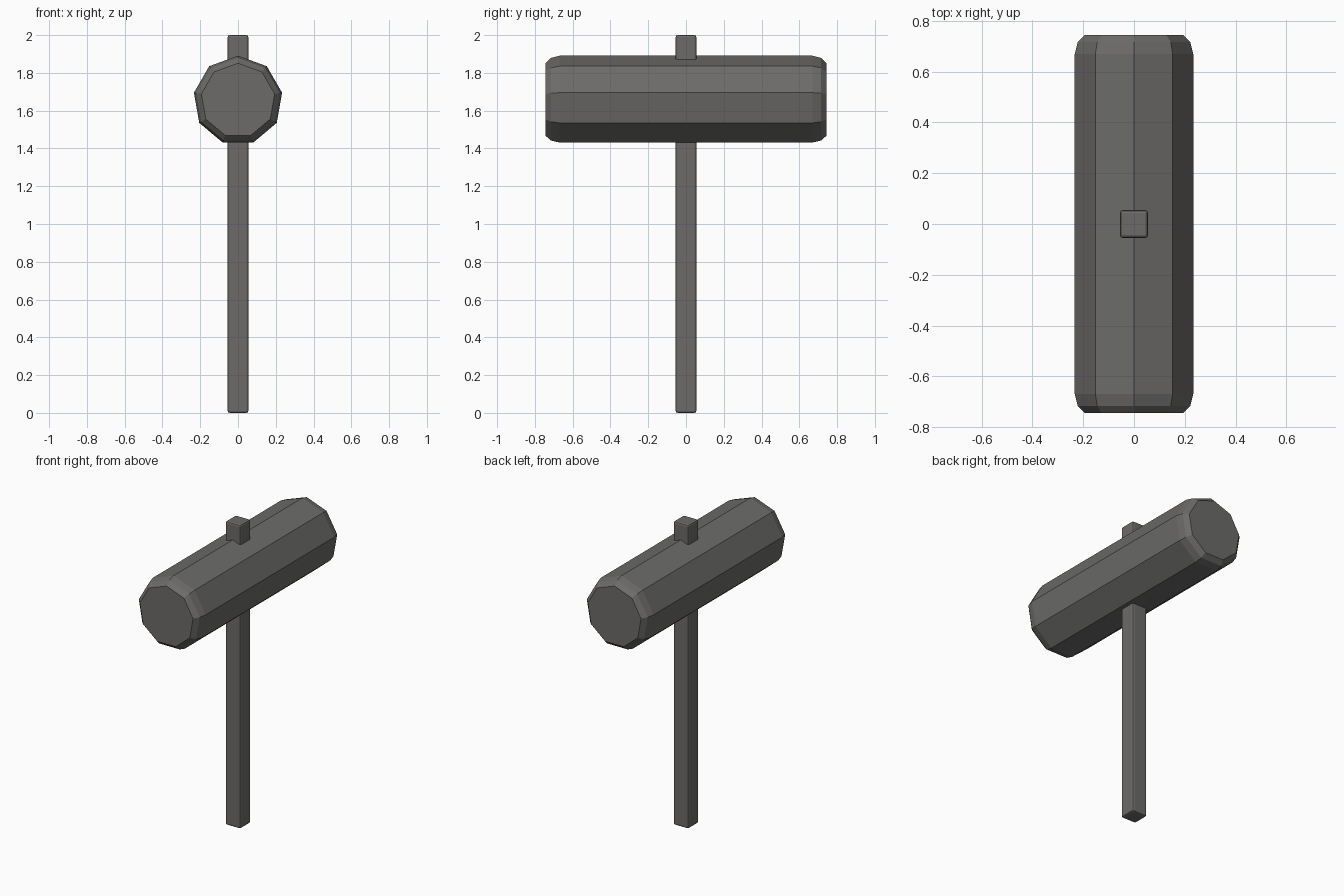
import bpy, bmesh, math

if "Cube" in bpy.data.objects:
    bpy.data.objects.remove(bpy.data.objects["Cube"])

grey = bpy.data.materials.new("dark grey")
grey.diffuse_color = (0.15, 0.147, 0.143, 1)
grey.use_nodes = True
grey.node_tree.nodes["Principled BSDF"].inputs["Base Color"].default_value = grey.diffuse_color


def finish(name, bm):
    bmesh.ops.recalc_face_normals(bm, faces=bm.faces)
    me = bpy.data.meshes.new(name)
    bm.to_mesh(me)
    bm.free()
    me.materials.append(grey)
    ob = bpy.data.objects.new(name, me)
    bpy.context.collection.objects.link(ob)
    return ob


# Mallet head: nine-sided drum along y with rounded ends
SIDES, CZ = 9, 1.654
half = [(0.67, 0.237), (0.716, 0.225), (0.745, 0.197)]
profile = [(-y, r) for y, r in reversed(half)] + half
bm = bmesh.new()
rings = []
for y, r in profile:
    angles = [2 * math.pi * i / SIDES for i in range(SIDES)]
    rings.append([bm.verts.new((r * math.sin(a), y, CZ + r * math.cos(a))) for a in angles])
for a, b in zip(rings, rings[1:]):
    for i in range(SIDES):
        j = (i + 1) % SIDES
        bm.faces.new((a[i], a[j], b[j], b[i]))
bm.faces.new(rings[0])
bm.faces.new(rings[-1])
finish("mallet_head", bm)

# Handle: square bar through the head with bevelled edges
bm = bmesh.new()
bmesh.ops.create_cube(bm, size=1)
for v in bm.verts:
    v.co = (v.co.x * 0.11, v.co.y * 0.11, (v.co.z + 0.5) * 2)
handle = finish("handle", bm)
bevel = handle.modifiers.new("edge_bevel", "BEVEL")
bevel.width = 0.011
bevel.segments = 2
